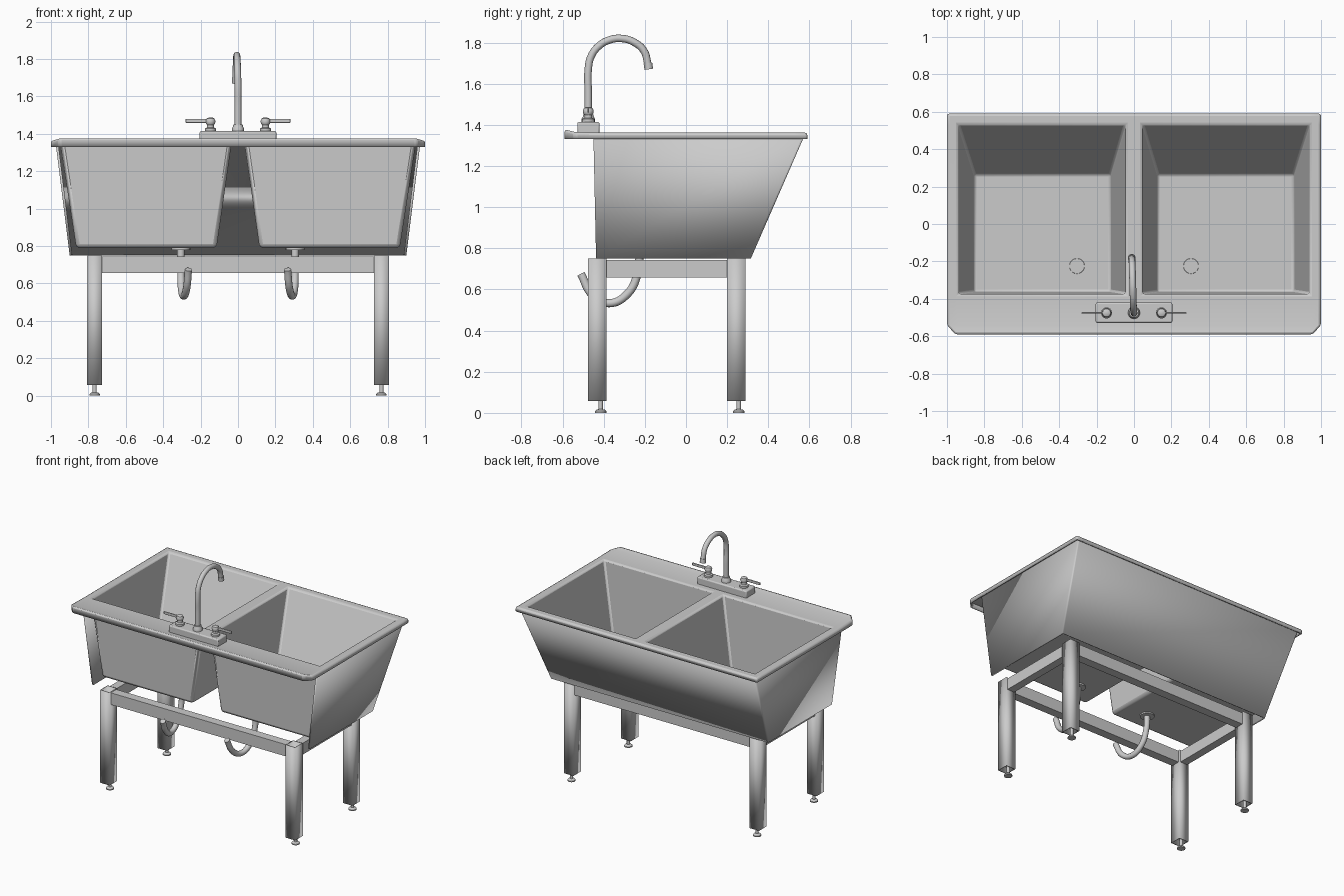
import bpy, bmesh, math
from mathutils import Vector, Matrix

if "Cube" in bpy.data.objects:
    bpy.data.objects.remove(bpy.data.objects["Cube"])


def finish(name, bm, solid=0, bevel=0, segs=2, angle=35):
    me = bpy.data.meshes.new(name)
    bm.to_mesh(me)
    bm.free()
    ob = bpy.data.objects.new(name, me)
    bpy.context.collection.objects.link(ob)
    if bevel:
        m = ob.modifiers.new("bevel", 'BEVEL')
        m.width, m.segments = bevel, segs
        m.limit_method, m.angle_limit = 'ANGLE', math.radians(25)
    if solid:
        m = ob.modifiers.new("solid", 'SOLIDIFY')
        m.thickness, m.offset, m.use_even_offset = solid, -1, True
    bpy.ops.object.select_all(action='DESELECT')
    ob.select_set(True)
    bpy.context.view_layer.objects.active = ob
    bpy.ops.object.shade_smooth_by_angle(angle=math.radians(angle))
    return ob


def box(name, lo, hi, bevel=0, open_z=False, wall=0):
    lo, hi = Vector(lo), Vector(hi)
    bm = bmesh.new()
    bmesh.ops.create_cube(bm, size=1)
    for v in bm.verts:
        v.co = Vector([(a + b) / 2 + c * (b - a) for a, b, c in zip(lo, hi, v.co)])
    if open_z:
        bm.normal_update()
        bmesh.ops.delete(bm, geom=[f for f in bm.faces if abs(f.normal.z) > .9],
                         context='FACES_ONLY')
    return finish(name, bm, solid=wall, bevel=bevel)


def lathe(name, profile, x, y, n=20):
    # profile: (radius, z) from bottom to top, closed by end caps
    bm = bmesh.new()
    rings = [[bm.verts.new((x + r * math.cos(2 * math.pi * i / n),
                            y + r * math.sin(2 * math.pi * i / n), z))
              for i in range(n)] for r, z in profile]
    for a, b in zip(rings, rings[1:]):
        for i in range(n):
            j = (i + 1) % n
            bm.faces.new((a[i], a[j], b[j], b[i]))
    bm.faces.new(rings[0][::-1])
    bm.faces.new(rings[-1])
    return finish(name, bm)


def pipe(name, pts, r):
    cu = bpy.data.curves.new(name, 'CURVE')
    cu.dimensions, cu.bevel_depth, cu.bevel_resolution = '3D', r, 4
    cu.use_fill_caps, cu.resolution_u = True, 8
    sp = cu.splines.new('BEZIER')
    sp.bezier_points.add(len(pts) - 1)
    for b, p in zip(sp.bezier_points, pts):
        b.co = p
        b.handle_left_type = b.handle_right_type = 'AUTO'
    ob = bpy.data.objects.new(name, cu)
    bpy.context.collection.objects.link(ob)
    return ob


# Double basin: one folded sheet of rim, turned-down lip and two bowls
bm = bmesh.new()
xs = [-1, -.94, -.045, .045, .94, 1]
ys = [(-.59, 1.378), (-.54, 1.365), (-.375, 1.362), (.53, 1.362), (.59, 1.362)]
grid = []
for k, (y, z) in enumerate(ys):
    row = []
    for x in xs:
        if k == 0 and abs(x) == 1:
            x *= .955          # clipped front corners
        row.append(bm.verts.new((x, y, z)))
    grid.append(row)
for k in range(4):
    for i in range(5):
        a, b, c, d = grid[k][i], grid[k][i+1], grid[k+1][i+1], grid[k+1][i]
        if k == 2 and i in (1, 3):
            x0, x1 = (-.855, -.125) if i == 1 else (.125, .855)
            floor = [bm.verts.new((x, y, .802)) for x, y in
                     ((x0, -.362), (x1, -.362), (x1, .265), (x0, .265))]
            top = [a, b, c, d]
            for j in range(4):
                n = (j + 1) % 4
                bm.faces.new((top[j], top[n], floor[n], floor[j]))
            bm.faces.new(floor)
        else:
            bm.faces.new((a, b, c, d))
edges = [e for e in bm.edges if e.is_boundary]
out = bmesh.ops.extrude_edge_only(bm, edges=edges)
for v in out['geom']:
    if isinstance(v, bmesh.types.BMVert):
        v.co.z = 1.33
bmesh.ops.recalc_face_normals(bm, faces=bm.faces)
bm.normal_update()
if grid[3][0].normal.z < 0:
    bmesh.ops.reverse_faces(bm, faces=bm.faces)
finish("double_basin", bm, solid=.012, bevel=.012)

# Outer apron: two sides and the sloped back, open at front and bottom
bm = bmesh.new()
low = [bm.verts.new(p) for p in ((.90, -.437, .75), (.90, .315, .75),
                                 (-.90, .315, .75), (-.90, -.437, .75))]
high = [bm.verts.new(p) for p in ((.975, -.45, 1.35), (.975, .577, 1.35),
                                  (-.975, .577, 1.35), (-.975, -.45, 1.35))]
for i in range(3):
    bm.faces.new((low[i], low[i+1], high[i+1], high[i]))
finish("apron", bm, solid=.014, bevel=.01)

# Stand: square tube legs with adjustable feet
for s in (-1, 1):
    side = "left" if s < 0 else "right"
    xa, xb = sorted((s * .727, s * .807))
    for end, y0, y1 in (("front", -.477, -.387), ("rear", .2, .29)):
        n = f"{end}_{side}"
        box(n + "_leg", (xa, y0, .058), (xb, y1, .75), open_z=True, wall=.006)
        fy = -.415 if end == "front" else .256
        box(n + "_foot_plate", (xa + .004, y0 + .004, .10), (xb - .004, y1 - .004, .106))
        lathe(n + "_foot", [(.028, 0), (.028, .008), (.02, .016), (.011, .018),
                            (.011, .102)], s * .767, fy)
    box(side + "_rail", (xa + .01, -.387, .657), (xb - .01, .2, .742))
    # Drain hose hooked under each bowl
    hose = [(.305, -.225, .80), (.305, -.235, .68), (.302, -.285, .578),
            (.29, -.375, .533), (.275, -.455, .573), (.265, -.51, .675)]
    pipe(side + "_drain_hose", [(s * x, y, z) for x, y, z in hose], .02)
    lathe(side + "_drain_collar", [(.05, .78), (.05, .795), (.04, .803)],
          s * .305, -.225)
for end, y in (("front", -.43), ("rear", .245)):
    box(end + "_rail", (-.727, y - .033, .657), (.727, y + .033, .745))

# Tap: base plate, gooseneck spout and two lever handles
box("tap_base", (-.205, -.528, 1.355), (.205, -.42, 1.414), bevel=.008)
lathe("spout_collar", [(.032, 1.41), (.032, 1.43), (.027, 1.438), (.025, 1.45)], 0, -.475)
c, r = Vector((0, -.325, 1.67)), .15
neck = [(0, -.475, 1.41), (0, -.475, 1.55)]
for k in range(8):
    t = math.pi * (1 - k / 7 * .93)
    neck.append((-.012 * k / 7, c.y + r * math.cos(t), c.z + r * math.sin(t)))
neck[-1] = (-.012, -.184, 1.69)
pipe("spout", neck, .018)
pipe("spout_tip", [(-.012, -.185, 1.70), (-.012, -.181, 1.67)], .021)
for s in (-1, 1):
    side = "left" if s < 0 else "right"
    lathe(side + "_handle", [(.03, 1.41), (.03, 1.428), (.019, 1.434), (.019, 1.448),
                             (.025, 1.456), (.026, 1.47), (.021, 1.482), (.01, 1.487)],
          s * .147, -.475)
    xa, xb = sorted((s * .15, s * .28))
    box(side + "_lever", (xa, -.479, 1.459), (xb, -.471, 1.48), bevel=.003)
